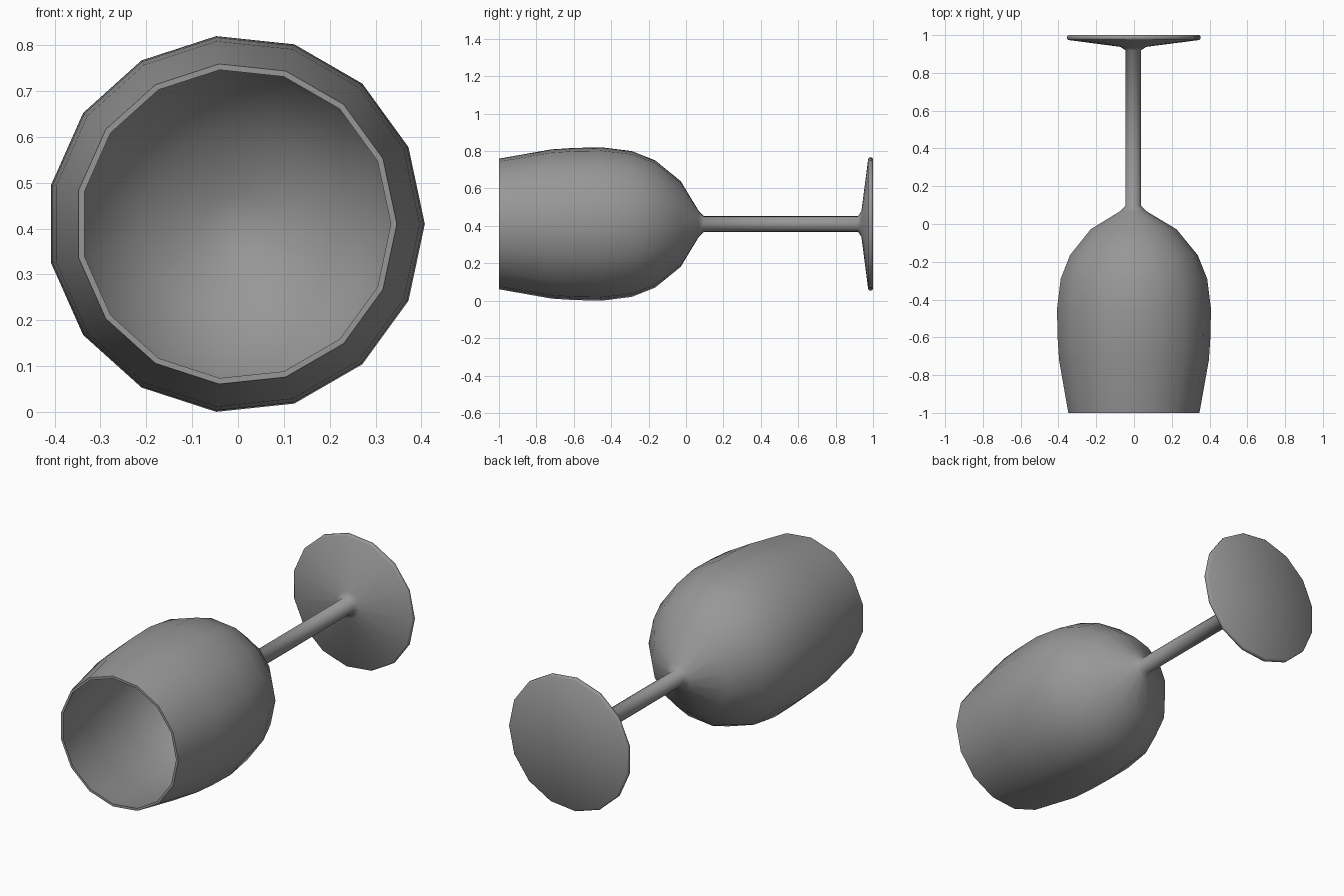
import bpy, bmesh, math

if "Cube" in bpy.data.objects:
    bpy.data.objects.remove(bpy.data.objects["Cube"])

SIDES = 15
CX, CZ = -0.0045, 0.41   # axis of revolution, parallel to y

# (y, radius): inside of bowl, rim, outside of bowl, stem, foot
profile = [
    (0.045, 0.0), (0.03, 0.07), (-0.035, 0.212), (-0.17, 0.328),
    (-0.30, 0.380), (-0.45, 0.400), (-0.60, 0.397), (-0.72, 0.388), (-1.0, 0.338),
    (-1.0, 0.351), (-0.72, 0.401), (-0.60, 0.409), (-0.45, 0.412),
    (-0.29, 0.392), (-0.165, 0.342), (-0.028, 0.230), (0.068, 0.070), (0.095, 0.042),
    (0.92, 0.042), (0.938, 0.070), (0.974, 0.350), (0.980, 0.357),
    (0.994, 0.357), (1.0, 0.350), (1.0, 0.0),
]

bm = bmesh.new()
rings = []
for y, r in profile:
    if r == 0:
        rings.append([bm.verts.new((CX, y, CZ))] * SIDES)
    else:
        rings.append([bm.verts.new((CX + r * math.cos(2 * math.pi * i / SIDES), y,
                                    CZ + r * math.sin(2 * math.pi * i / SIDES)))
                      for i in range(SIDES)])

# Skin neighbouring rings; pole rings collapse to triangles
for a, b in zip(rings, rings[1:]):
    for i in range(SIDES):
        j = (i + 1) % SIDES
        bm.faces.new(list(dict.fromkeys((a[i], a[j], b[j], b[i]))))
bmesh.ops.recalc_face_normals(bm, faces=bm.faces)

mesh = bpy.data.meshes.new("wine_glass")
bm.to_mesh(mesh)
bm.free()
glass = bpy.data.objects.new("wine_glass", mesh)
bpy.context.collection.objects.link(glass)

# Dark grey glass
material = bpy.data.materials.new("dark_glass")
material.diffuse_color = (0.31, 0.31, 0.31, 1.0)
material.use_nodes = True
material.node_tree.nodes["Principled BSDF"].inputs["Base Color"].default_value = material.diffuse_color
mesh.materials.append(material)

# Smooth sides, crisp rim
bpy.context.view_layer.objects.active = glass
glass.select_set(True)
bpy.ops.object.shade_smooth_by_angle(angle=math.radians(60))
